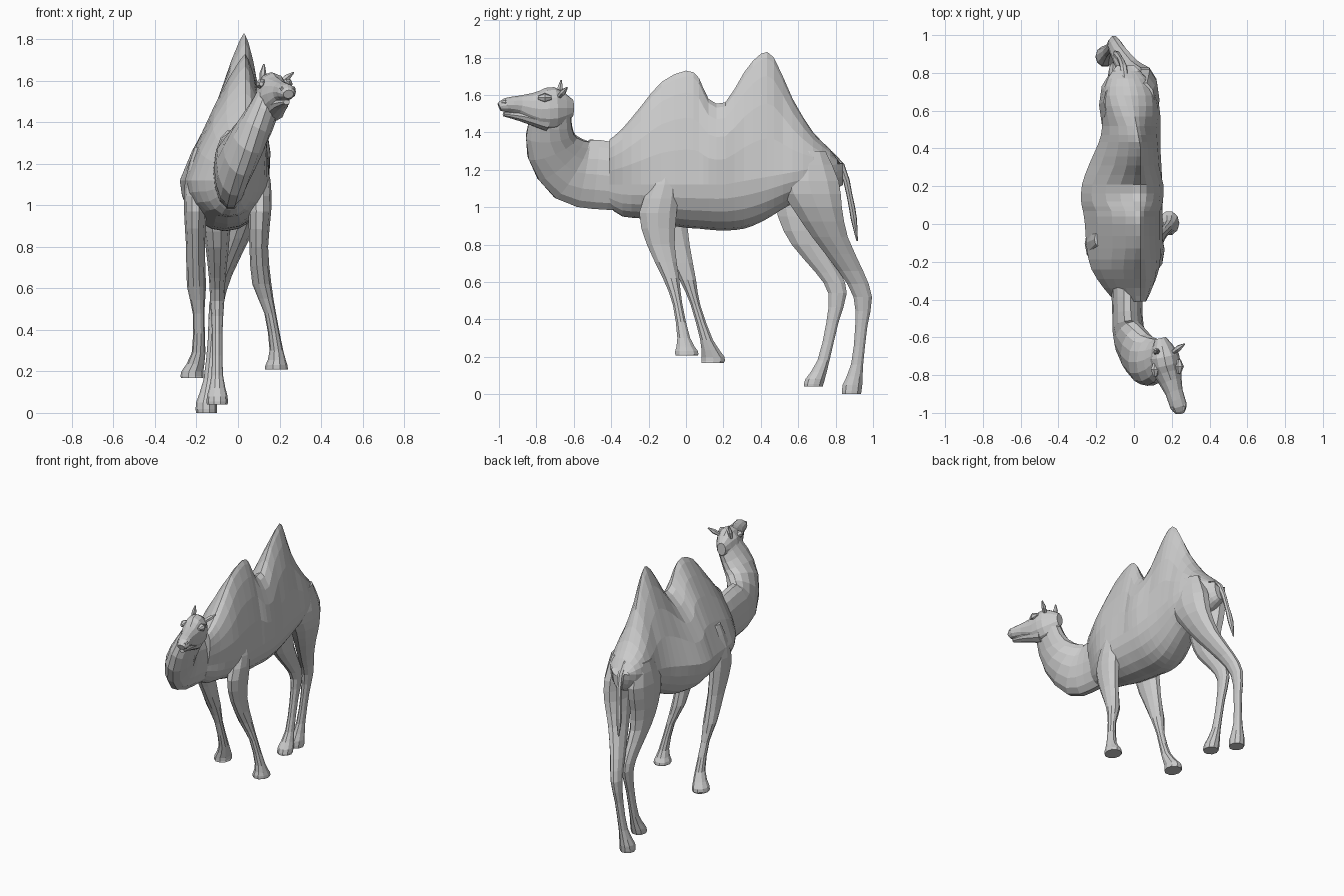
import bpy, bmesh
from math import sin, cos, pi, copysign
from mathutils import Vector


def refine(rows):
    """Add a smoothly interpolated row between each pair of rows."""
    out, m = [], len(rows) - 1
    for i in range(m):
        a, b, c, d = rows[max(i - 1, 0)], rows[i], rows[i + 1], rows[min(i + 2, m)]
        out += [b, [(9 * (q + r) - p - s) / 16 for p, q, r, s in zip(a, b, c, d)]]
    return out + [rows[m]]


def loft(name, rings):
    """Skin a list of closed rings and cap both ends."""
    bm = bmesh.new()
    vs = [[bm.verts.new(p) for p in r] for r in rings]
    n = len(rings[0])
    for a, b in zip(vs, vs[1:]):
        for i in range(n):
            j = (i + 1) % n
            bm.faces.new((a[i], a[j], b[j], b[i]))
    bm.faces.new(vs[0])
    bm.faces.new(vs[-1])
    bmesh.ops.recalc_face_normals(bm, faces=bm.faces)
    me = bpy.data.meshes.new(name)
    bm.to_mesh(me)
    bm.free()
    bpy.context.collection.objects.link(bpy.data.objects.new(name, me))


def tube(name, rows, n=10, level=False):
    """Rows are (x, y, z, sideways radius, other radius); level keeps rings horizontal."""
    pts = [Vector(r[:3]) for r in rows]
    rings = []
    for i, r in enumerate(rows):
        t = pts[min(i + 1, len(pts) - 1)] - pts[max(i - 1, 0)]
        t = Vector((0, 0, -1)) if level else t.normalized()
        side = Vector((1, 0, 0))
        side = (side - t * side.dot(t)).normalized()
        up = side.cross(t)
        rings.append([pts[i] + side * r[3] * cos(2 * pi * k / n) + up * r[4] * sin(2 * pi * k / n)
                      for k in range(n)])
    loft(name, rings)


def body_ring(y, zb, zt, xl, xr, n=20):
    """Teardrop section: round belly, sides narrowing to an offset ridge where the back is high."""
    zw = 1.12 + .18 * max(0, y - .2)
    ridge = .035 - .18 * max(0, y - .4)
    q = min(2, max(1.2, 2 - 2.6 * (zt - 1.38)))
    power = .55 + .31 * (2 - q)
    cx, w, ring = (xl + xr) / 2, (xr - xl) / 2, []
    for k in range(n):
        s, c = sin(2 * pi * k / n), cos(2 * pi * k / n)
        if s > 1e-6:
            f = max(0, 1 - s ** q) ** power
            x = cx + (ridge - cx) * s + (copysign(w * f, c) if abs(c) > 1e-6 else 0)
            ring.append((x, y, zw + (zt - zw) * s))
        else:
            ring.append((cx + w * c, y, zw + (zw - zb) * s))
    return ring


# Body with two humps: y, bottom, top, left, right
sections = [
    (-.41, 1.00, 1.36, -.10, .04), (-.34, .95, 1.42, -.16, .08), (-.24, .94, 1.54, -.225, .125),
    (-.13, .91, 1.67, -.25, .15), (0, .89, 1.73, -.26, .15), (.07, .885, 1.69, -.27, .15),
    (.12, .88, 1.58, -.28, .15), (.21, .875, 1.56, -.275, .15), (.31, .885, 1.72, -.24, .145),
    (.40, .92, 1.82, -.20, .14), (.47, .96, 1.80, -.175, .14), (.57, 1.02, 1.58, -.165, .14),
    (.68, 1.05, 1.40, -.165, .12), (.77, 1.08, 1.31, -.14, .07), (.84, 1.12, 1.21, -.09, 0)]
loft("body", [body_ring(*s) for s in refine(sections)])

# Neck sweeping forward, then up and to one side
tube("neck", refine([
    (-.035, -.34, 1.16, .085, .18), (-.035, -.48, 1.175, .08, .19), (-.02, -.61, 1.20, .088, .18),
    (.05, -.715, 1.32, .09, .145), (.12, -.725, 1.45, .075, .118), (.16, -.695, 1.55, .06, .09)]), 14)

# Head and lower jaw
tube("head", refine([
    (.14, -.605, 1.53, .03, .045), (.16, -.70, 1.53, .078, .112), (.18, -.79, 1.525, .072, .098),
    (.212, -.89, 1.545, .047, .053), (.236, -.965, 1.545, .045, .038), (.243, -.998, 1.535, .025, .022)]), 12)
tube("lower_jaw", refine([
    (.17, -.74, 1.455, .055, .05), (.205, -.88, 1.487, .038, .03), (.234, -.975, 1.497, .016, .012)]))

# Brows, nostrils and ears
for name, x, y, z, r in [("left_brow", .112, -.77, 1.585, .026), ("right_brow", .238, -.755, 1.585, .026),
                         ("left_nostril", .212, -.972, 1.56, .016), ("right_nostril", .262, -.965, 1.56, .016)]:
    tube(name, [(x, y + d * r, z, r * f, r * f) for d, f in ((1.4, .4), (0, 1), (-1.4, .4))], 7)
for name, base, tip in [("left_ear", (.115, -.68, 1.59), (.125, -.667, 1.68)),
                        ("right_ear", (.205, -.68, 1.59), (.268, -.635, 1.64))]:
    tube(name, [(*Vector(base).lerp(Vector(tip), f), r, r)
                for f, r in ((0, .012), (.5, .017), (1, .004))], 6)

# Front legs share one thickness profile (half width, half depth)
front_size = [(.03, .04), (.055, .08), (.055, .105), (.045, .078), (.046, .046),
              (.028, .027), (.033, .036), (.053, .064), (.055, .063)]
right_front = [(.085, -.10, 1.28), (.102, -.115, 1.12), (.105, -.15, .97), (.10, -.135, .80), (.115, -.08, .62),
               (.155, -.045, .48), (.185, -.012, .30), (.185, .003, .23), (.185, .004, .208)]
left_front = [(-.18, -.08, 1.28), (-.20, -.10, 1.12), (-.205, -.10, .97), (-.205, -.055, .80), (-.20, .01, .61),
              (-.19, .05, .48), (-.19, .11, .29), (-.22, .145, .20), (-.22, .143, .168)]

# Hind legs likewise
hind_size = [(.06, .09), (.075, .17), (.07, .14), (.056, .10), (.04, .07),
             (.034, .052), (.025, .034), (.028, .034), (.05, .055), (.05, .053)]
right_hind = [(.05, .66, 1.30), (.06, .655, 1.14), (.05, .70, 1.0), (0, .77, .84), (-.07, .88, .66),
              (-.105, .945, .52), (-.12, .937, .36), (-.138, .915, .16), (-.152, .89, .05), (-.152, .885, 0)]
left_hind = [(-.10, .65, 1.28), (-.11, .63, 1.12), (-.105, .625, .95), (-.10, .66, .80), (-.10, .76, .65),
             (-.10, .81, .54), (-.10, .782, .38), (-.10, .735, .18), (-.10, .69, .08), (-.10, .68, .04)]
for name, path, size in [("right_front_leg", right_front, front_size), ("left_front_leg", left_front, front_size),
                         ("right_hind_leg", right_hind, hind_size), ("left_hind_leg", left_hind, hind_size)]:
    tube(name, refine([p + s for p, s in zip(path, size)]), 10, level=True)

# Tail hanging behind the rump
tube("tail", refine([
    (-.04, .72, 1.32, .02, .02), (-.055, .83, 1.22, .02, .02), (-.075, .875, 1.06, .016, .016),
    (-.09, .897, .94, .021, .017), (-.10, .915, .82, .004, .004)]), 7)
